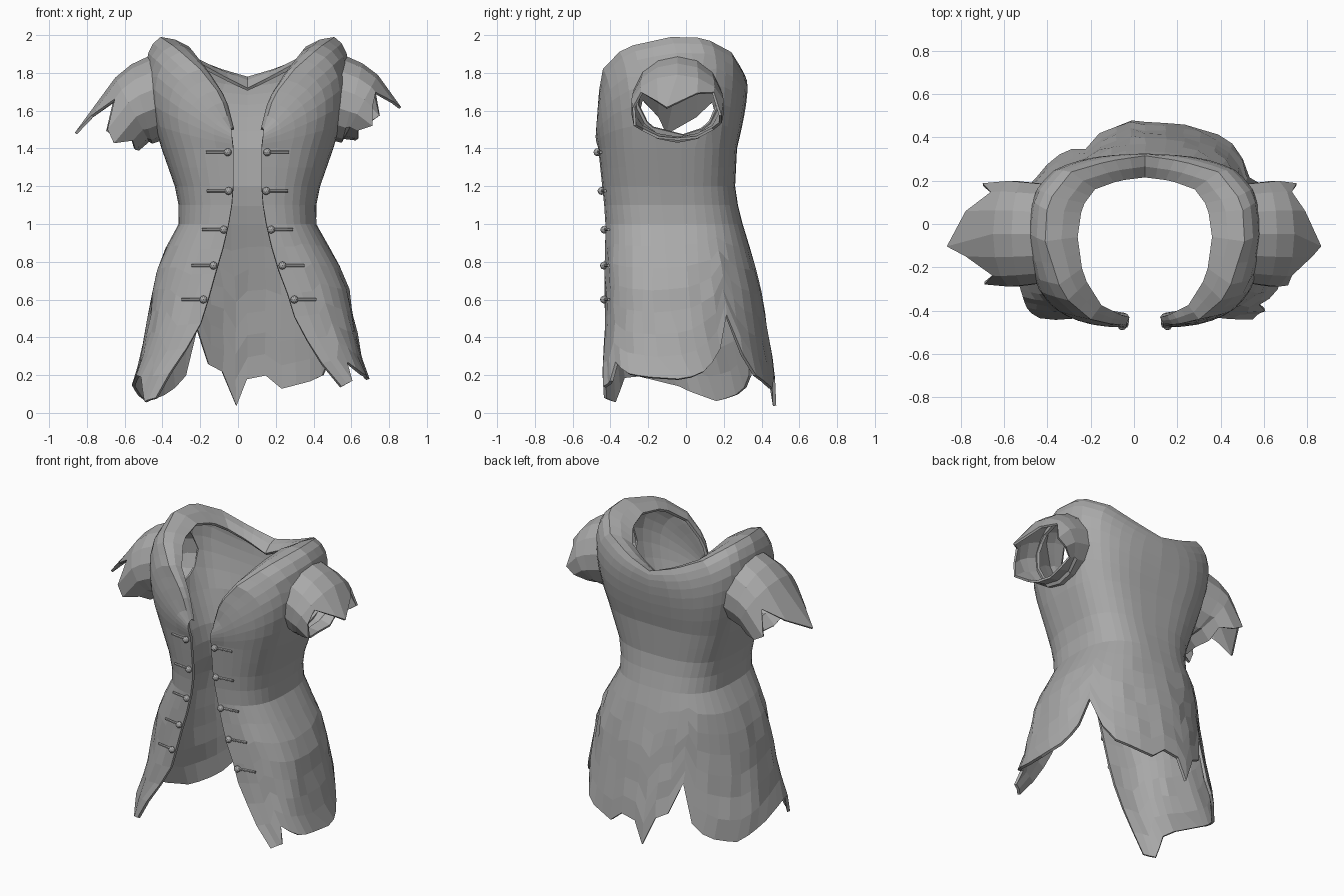
import bpy, bmesh, math, random
from mathutils import Vector
from mathutils.bvhtree import BVHTree

if "Cube" in bpy.data.objects:
    bpy.data.objects.remove(bpy.data.objects["Cube"])

random.seed(4)
CX, N = 0.05, 20          # garment centre line, columns per half

cloth = bpy.data.materials.new("grey_cloth")
cloth.diffuse_color = (0.40, 0.40, 0.40, 1)
cloth.use_nodes = True
cloth.node_tree.nodes["Principled BSDF"].inputs["Base Color"].default_value = cloth.diffuse_color


def lerp_table(table, u):
    """Linear lookup in rows of (key, values...)."""
    if u <= table[0][0]:
        return table[0][1:]
    for a, b in zip(table, table[1:]):
        if u <= b[0]:
            f = (u - a[0]) / (b[0] - a[0])
            return tuple(p + (q - p) * f for p, q in zip(a[1:], b[1:]))
    return table[-1][1:]


def make_object(name, bm, thickness=0):
    me = bpy.data.meshes.new(name)
    bm.to_mesh(me)
    bm.free()
    me.materials.append(cloth)
    ob = bpy.data.objects.new(name, me)
    bpy.context.collection.objects.link(ob)
    if thickness:
        mod = ob.modifiers.new("thickness", "SOLIDIFY")
        mod.thickness, mod.offset = thickness, -1
    return ob


# Cross-sections: z, half width, front y, back y, half gap, front power, back power
RINGS = [(0.0, 0.64, -0.485, 0.48, 0.54, 0.52, 0.92), (0.15, 0.63, -0.48, 0.475, 0.49, 0.52, 0.92),
         (0.3, 0.585, -0.455, 0.455, 0.36, 0.56, 0.92), (0.5, 0.545, -0.44, 0.42, 0.255, 0.62, 0.9),
         (0.65, 0.52, -0.435, 0.395, 0.21, 0.66, 0.88), (0.8, 0.475, -0.435, 0.36, 0.155, 0.7, 0.84),
         (0.92, 0.41, -0.43, 0.325, 0.115, 0.7, 0.8), (1.0, 0.365, -0.43, 0.30, 0.10, 0.7, 0.76),
         (1.1, 0.365, -0.435, 0.275, 0.083, 0.7, 0.73), (1.2, 0.385, -0.445, 0.26, 0.075, 0.7, 0.71),
         (1.4, 0.455, -0.465, 0.27, 0.075, 0.68, 0.67), (1.75, 0.62, -0.495, 0.35, 0.085, 0.7, 0.64)]
# Collar ridge and inner neck edge from front to back: t, x, y, z
RIDGE = [(0, .085, -.46, 1.50), (.125, .14, -.465, 1.68), (.25, .25, -.44, 1.82),
         (.375, .38, -.33, 1.935), (.5, .46, -.08, 1.99), (.625, .45, .10, 1.985),
         (.75, .34, .24, 1.91), (.875, .17, .29, 1.83), (1, 0, .315, 1.78)]
NECK = [(0, .07, -.43, 1.50), (.125, .11, -.42, 1.66), (.25, .20, -.375, 1.80),
        (.375, .285, -.24, 1.91), (.5, .31, -.06, 1.94), (.625, .29, .08, 1.90),
        (.75, .23, .16, 1.84), (.875, .12, .20, 1.78), (1, 0, .215, 1.72)]
# Torn hem height, left front edge round the back to right front edge
HEM = [(0, .08), (.05, .06), (.1, .19), (.16, .2), (.22, .12), (.28, .06), (.34, .11), (.375, .2),
       (.4, .45), (.425, .26), (.45, .22), (.47, .01), (.5, .18), (.525, .2), (.55, .13),
       (.6, .17), (.625, .2), (.65, .31), (.675, .52), (.7, .34), (.725, .27), (.76, .2), (.8, .18),
       (.88, .21), (.925, .27), (.95, .17), (1, .14)]


def ring(z, t, side=1):
    """Half outline at height z; t runs from the front edge to mid back."""
    w, yf, yb, g, pf, pb = lerp_table(RINGS, z)
    skirt = min(max((0.9 - z) / 0.25, 0), 1)      # the skirt leans to one side
    w *= 1 + 0.035 * side * skirt
    if side < 0:
        g, pb = g * (1 - 0.06 * skirt), pb * (1 + 0.2 * skirt)
    a0 = math.asin((g / w) ** (1 / pf))
    a = a0 + (math.pi - a0) * t
    c, yc = math.cos(a), -0.06
    depth, p = (yc - yf, pf) if c > 0 else (yb - yc, pb)
    return Vector((w * max(math.sin(a), 0) ** p,
                   yc - math.copysign(abs(c) ** p, c) * depth, z))


def column(s):
    """Vertical run of points from hem to neck edge."""
    side, t = (-1, 2 * s) if s <= 0.5 else (1, 2 - 2 * s)
    hem = lerp_table(HEM, s)[0]
    pts = [ring(hem + (1.0 - hem) * k / 7, t, side) for k in range(8)]
    pts += [ring(z, t) for z in (1.1, 1.2, 1.3)]
    base, ridge = ring(1.4, t), Vector(lerp_table(RIDGE, t))
    mid = ring(1.75, t)
    mid.z = 1.4 + (ridge.z - 1.4) * 0.85
    for k in range(8):
        f = k / 7
        pts.append(base * (1 - f) ** 2 + mid * 2 * f * (1 - f) + ridge * f * f)
    neck = Vector(lerp_table(NECK, t))
    pts += [ridge.lerp(neck, 0.5) + Vector((0, 0, 0.012)), neck]
    return [Vector((CX + side * p.x, p.y, p.z)) for p in pts]


# Vest body: columns round the torso, open at the front
bm = bmesh.new()
grid = [[bm.verts.new(p) for p in column(i / (2 * N))] for i in range(2 * N + 1)]
for i in range(2 * N):
    for r in range(len(grid[0]) - 1):
        bm.faces.new((grid[i][r], grid[i][r + 1], grid[i + 1][r + 1], grid[i + 1][r]))
# Cloth wrinkles below the waist
for v in bm.verts:
    if v.co.z < 0.85:
        v.co += Vector((random.uniform(-1, 1), random.uniform(-1, 1), 0)) * 0.006
surface = BVHTree.FromBMesh(bm)

# Armholes: remove the side faces and round off the border
AY, AZ, RY, RZ = -0.04, 1.655, 0.215, 0.185


def arm_dist(co):
    return math.hypot((co.y - AY) / RY, (co.z - AZ) / RZ) if abs(co.x - CX) > 0.33 else 9


gone = [f for f in bm.faces if arm_dist(f.calc_center_median()) < 1]
border = {v for f in gone for v in f.verts if any(g not in gone for g in v.link_faces)}
bmesh.ops.delete(bm, geom=gone, context="FACES")
for v in border:
    d = arm_dist(v.co)
    if 0 < d < 2:
        side = 1 if v.co.x > CX else -1
        v.co.y, v.co.z = AY + (v.co.y - AY) / d, AZ + (v.co.z - AZ) / d
        hit = surface.ray_cast(Vector((2 * side, v.co.y, v.co.z)), Vector((-side, 0, 0)))[0]
        if hit:
            v.co.x = hit.x
make_object("vest_body", bm, 0.018)

# Ragged cap sleeves; each row is x, x swing, z, z swing, y radius
SLEEVES = {
    -1: ([(.5, 0, 1.665, .225, .235), (.56, .055, 1.635, .21, .245),
          (.61, .09, 1.605, .17, .25), (.755, .165, 1.425, .05, .235)],
         (.97, .6, .1, .65, .9, .5, .8, .75, .8, .4, .7, .7, .15, .6)),
    1: ([(.5, 0, 1.665, .225, .235), (.555, .055, 1.64, .21, .245),
         (.60, .09, 1.62, .17, .25), (.705, .115, 1.525, .085, .235)],
        (.95, .7, .1, .3, .8, .4, .8, .75, .8, .3, .6, .7, .1, .4)),
}
for side, (rows, jag) in SLEEVES.items():
    n = len(jag)
    bm = bmesh.new()
    rings = []
    for k, (x, dx, z, dz, ry) in enumerate(rows):
        loop = []
        for j in range(n):
            b = 2 * math.pi * j / n
            c, s = math.cos(b), math.sin(b)
            p = Vector((CX + side * (x + dx * c), AY - 0.005 - ry * s, z + dz * c))
            if k == 0:      # root sits just inside the body surface
                hit = surface.ray_cast(Vector((2 * side, p.y, p.z)), Vector((-side, 0, 0)))[0]
                p.x = hit.x - side * 0.008 if hit else p.x
            elif k == len(rows) - 1:
                if j == 0:  # the longest point leans forward
                    p.y -= 0.06
                p = rings[-1][j].co.lerp(p, jag[j] * 0.9 + 0.1)
            loop.append(bm.verts.new(p))
        rings.append(loop)
    for a, b in zip(rings, rings[1:]):
        for j in range(n):
            q = (a[j], b[j], b[(j + 1) % n], a[(j + 1) % n])
            bm.faces.new(q if side < 0 else q[::-1])
    bmesh.ops.recalc_face_normals(bm, faces=bm.faces)
    make_object("left_sleeve" if side < 0 else "right_sleeve", bm, 0.014)

# Buttons with their cord loops down both front edges
for side in (-1, 1):
    bm = bmesh.new()
    for z in (1.38, 1.175, 0.97, 0.78, 0.60):
        start, end = [Vector((CX + side * p.x, p.y - 0.004, z))
                      for p in (ring(z, 0.015, side), ring(z, 0.09, side))]
        end.x = start.x + side * 0.115
        ball = bmesh.ops.create_icosphere(bm, subdivisions=2, radius=0.021)["verts"]
        bmesh.ops.translate(bm, verts=ball, vec=start + Vector((0, -0.004, 0)))
        bar = bmesh.ops.create_cone(bm, cap_ends=True, segments=6, radius1=0.008,
                                    radius2=0.008, depth=(end - start).length)["verts"]
        turn = (end - start).to_track_quat("Z", "Y").to_matrix()
        bmesh.ops.rotate(bm, verts=bar, matrix=turn)
        bmesh.ops.translate(bm, verts=bar, vec=(start + end) / 2)
    make_object("left_buttons" if side < 0 else "right_buttons", bm)
